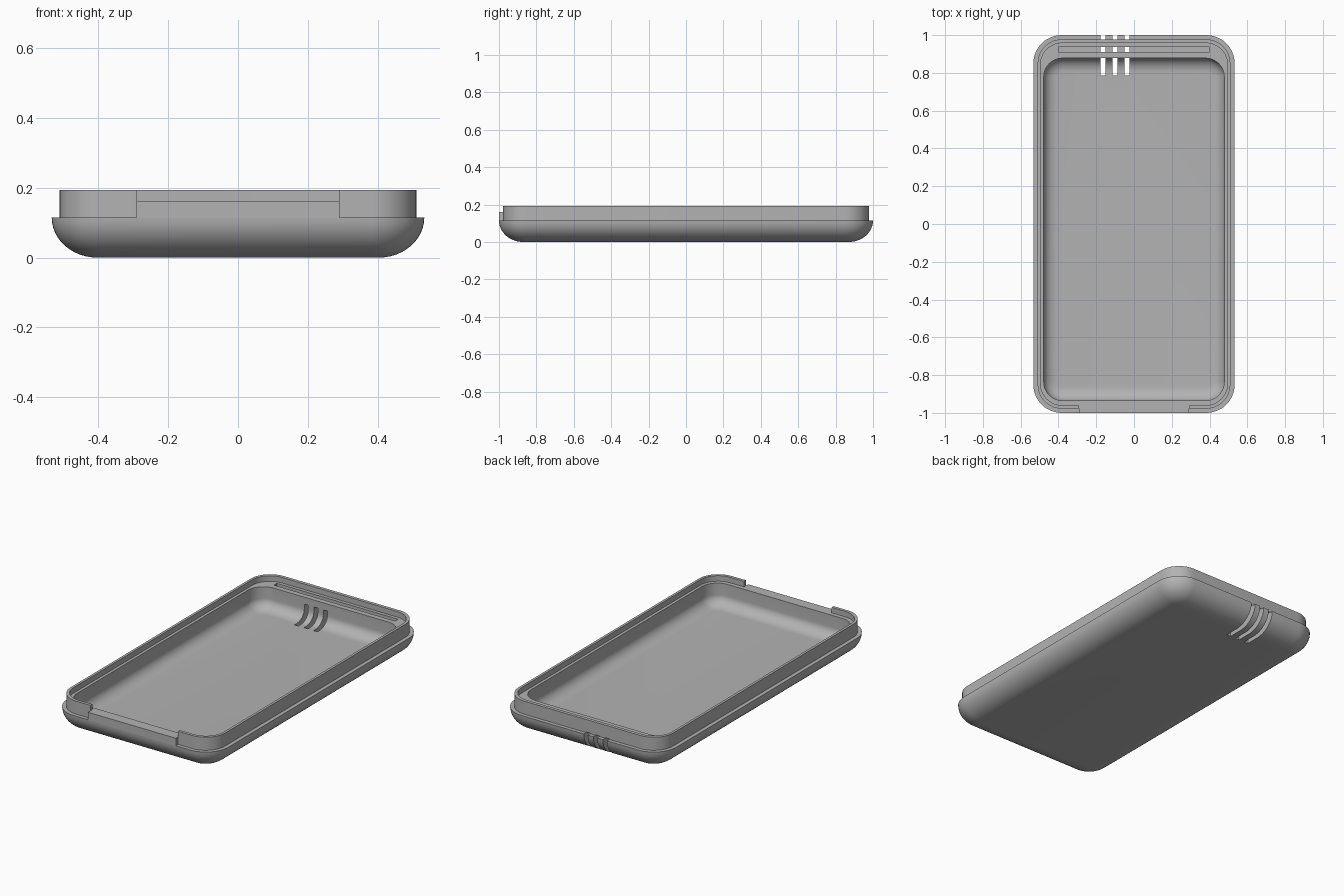
import bpy, bmesh, math

if "Cube" in bpy.data.objects:
    bpy.data.objects.remove(bpy.data.objects["Cube"], do_unlink=True)

grey = bpy.data.materials.new("plain_grey")
grey.use_nodes = True
color = (0.45, 0.45, 0.45, 1)
grey.diffuse_color = color
grey.node_tree.nodes["Principled BSDF"].inputs["Base Color"].default_value = color


def make_object(name, bm):
    bmesh.ops.recalc_face_normals(bm, faces=bm.faces)
    mesh = bpy.data.meshes.new(name)
    bm.to_mesh(mesh)
    bm.free()
    mesh.materials.append(grey)
    obj = bpy.data.objects.new(name, mesh)
    bpy.context.collection.objects.link(obj)
    return obj


def box(name, x0, x1, y0, y1, z0, z1):
    bm = bmesh.new()
    bmesh.ops.create_cube(bm, size=1)
    for v in bm.verts:
        v.co = ((x0 + x1) / 2 + v.co.x * (x1 - x0),
                (y0 + y1) / 2 + v.co.y * (y1 - y0),
                (z0 + z1) / 2 + v.co.z * (z1 - z0))
    return make_object(name, bm)


def ring(bm, half_x, front, back, radius, z, steps=12):
    """Rounded rectangle of vertices."""
    verts = []
    for corner, (sx, y, sy) in enumerate([(1, back, 1), (-1, back, 1),
                                          (-1, front, -1), (1, front, -1)]):
        for i in range(steps + 1):
            a = math.pi / 2 * (corner + i / steps)
            verts.append(bm.verts.new((sx * (half_x - radius) + radius * math.cos(a),
                                       y - sy * radius + radius * math.sin(a), z)))
    return verts


def boolean(target, tool, operation):
    mod = target.modifiers.new(tool.name, 'BOOLEAN')
    mod.object, mod.operation, mod.solver = tool, operation, 'EXACT'
    bpy.context.view_layer.objects.active = target
    bpy.ops.object.modifier_apply(modifier=mod.name)
    bpy.data.objects.remove(tool, do_unlink=True)


# Tray shell: rounded outside, stepped rim, then the cavity
bm = bmesh.new()
rings = []
ROUND = 12
for i in range(ROUND + 1):
    a = math.pi / 2 * i / ROUND
    inset = 0.13 * (1 - math.sin(a))
    rings.append(ring(bm, 0.533 - inset, -1 + inset, 1 - inset,
                      0.15 - inset, 0.115 * (1 - math.cos(a))))
for half_x, front, back, radius, z in [
        (0.51, -0.978, 0.978, 0.128, 0.115),
        (0.51, -0.978, 0.978, 0.128, 0.193),
        (0.495, -0.96, 0.958, 0.115, 0.193),
        (0.495, -0.96, 0.958, 0.115, 0.16),
        (0.478, -0.935, 0.878, 0.10, 0.16)]:
    rings.append(ring(bm, half_x, front, back, radius, z))
for i in range(ROUND + 1):
    a = math.pi / 2 * i / ROUND
    inset = 0.075 * (1 - math.cos(a))
    rings.append(ring(bm, 0.478 - inset, -0.935 + inset, 0.878 - inset,
                      0.10 - inset, 0.09 - 0.06 * math.sin(a)))
for low, high in zip(rings, rings[1:]):
    for i in range(len(low)):
        j = (i + 1) % len(low)
        bm.faces.new((low[i], low[j], high[j], high[i]))
bm.faces.new(rings[0])
bm.faces.new(rings[-1])
tray = make_object("tray_shell", bm)

# Front opening in the lip, with its flush plate
boolean(tray, box("front_notch", -0.29, 0.29, -1.1, -0.94, 0.16, 0.3), 'DIFFERENCE')
boolean(tray, box("front_plate", -0.29, 0.29, -1, -0.965, 0.113, 0.16), 'UNION')

# Groove behind the back wall
boolean(tray, box("back_groove", -0.4, 0.4, 0.91, 0.938, 0.105, 0.3), 'DIFFERENCE')

# Three vent slots through the back edge
for x in (-0.164, -0.101, -0.038):
    boolean(tray, box("vent_slot", x - 0.013, x + 0.013, 0.785, 1.1, -0.1, 0.118),
            'DIFFERENCE')

bpy.ops.object.select_all(action='DESELECT')
tray.select_set(True)
bpy.context.view_layer.objects.active = tray
bpy.ops.object.shade_smooth_by_angle(angle=math.radians(30))
